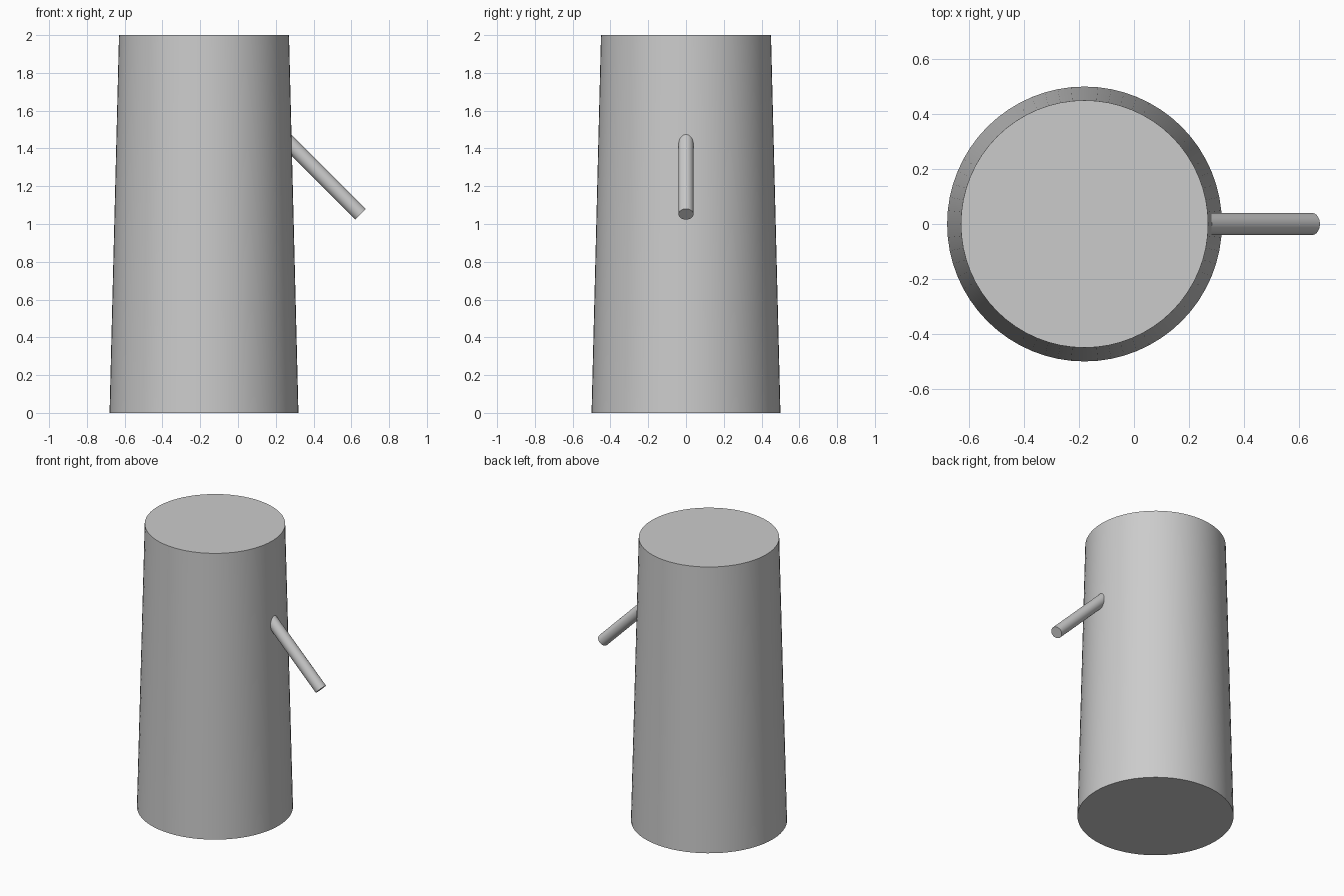
import bpy
import math
from mathutils import Vector

cube = bpy.data.objects.get("Cube")
if cube:
    bpy.data.objects.remove(cube, do_unlink=True)

GREY = (0.6, 0.6, 0.6, 1.0)
mat = bpy.data.materials.new("plain_grey")
mat.use_nodes = True
mat.diffuse_color = GREY
mat.node_tree.nodes["Principled BSDF"].inputs["Base Color"].default_value = GREY


def tapered_rod(name, start, end, r_start, r_end, sides):
    """Capped cone running from start to end."""
    start, end = Vector(start), Vector(end)
    axis = end - start
    bpy.ops.mesh.primitive_cone_add(
        vertices=sides, radius1=r_start, radius2=r_end, depth=axis.length,
        location=(start + end) / 2,
        rotation=axis.to_track_quat("Z", "Y").to_euler())
    obj = bpy.context.object
    obj.name = name
    obj.data.materials.append(mat)
    bpy.ops.object.shade_smooth_by_angle(angle=math.radians(30))
    return obj


# Trunk: wide column narrowing slightly to a flat top
TRUNK_X = -0.18
tapered_rod("trunk", (TRUNK_X, 0, 0), (TRUNK_X, 0, 2), 0.5, 0.45, 64)

# Branch: thin rod sloping down and out from the trunk's left side
tapered_rod("branch", (0.2, 0, 1.5), (0.648, 0, 1.052), 0.04, 0.04, 32)
